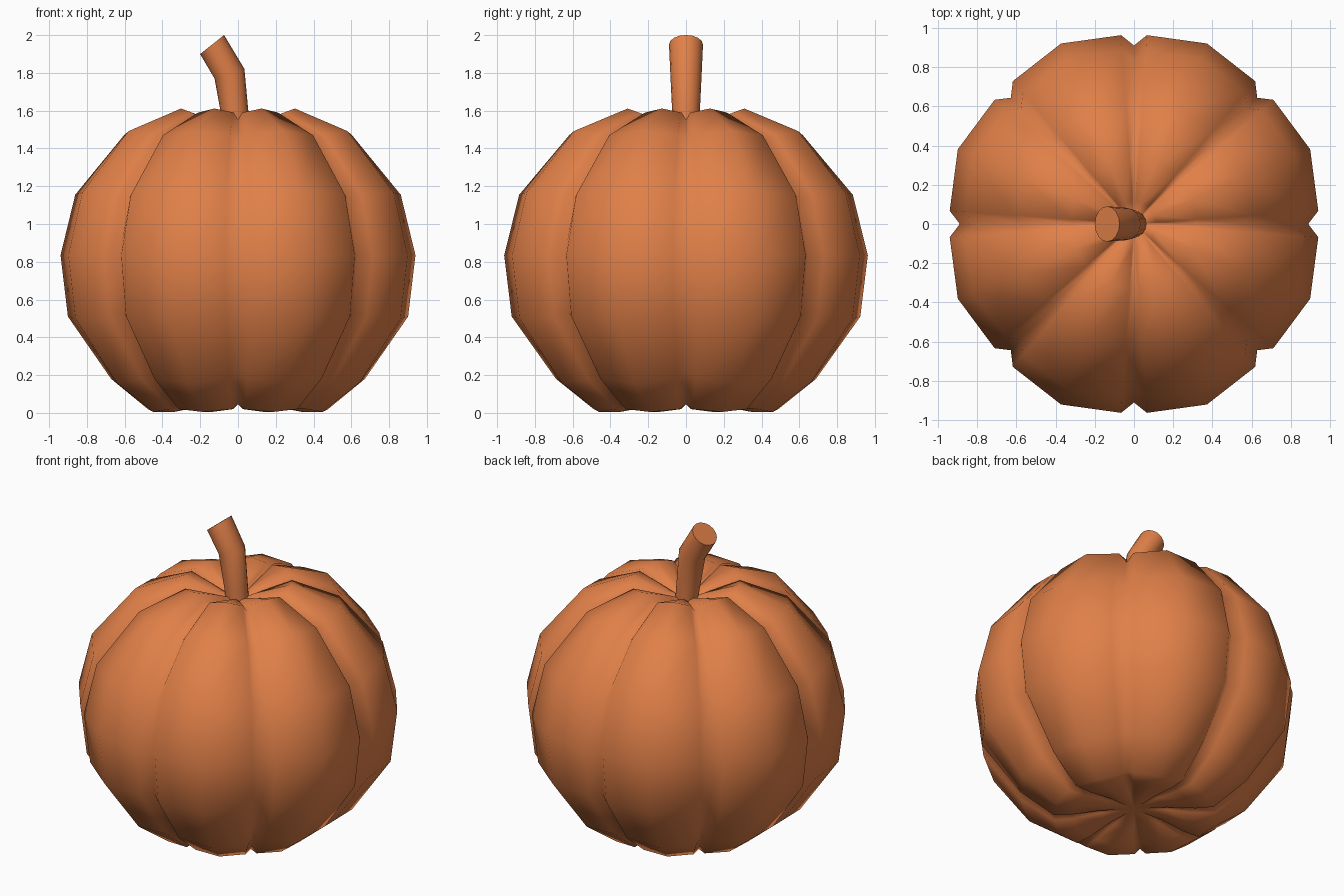
import bpy, bmesh, math
from mathutils import Vector

if "Cube" in bpy.data.objects:
    bpy.data.objects.remove(bpy.data.objects["Cube"])

orange = bpy.data.materials.new("pumpkin orange")
orange.diffuse_color = (0.75, 0.215, 0.065, 1)
orange.use_nodes = True
orange.node_tree.nodes["Principled BSDF"].inputs["Base Color"].default_value = orange.diffuse_color


def skin(name, rings, bottom=None, top=None, angle=180):
    """Bridge closed rings of points; ends are a pole point or a flat cap."""
    bm = bmesh.new()
    loops = [[bm.verts.new(p) for p in ring] for ring in rings]
    n = len(loops[0])
    for a, b in zip(loops, loops[1:]):
        for i in range(n):
            j = (i + 1) % n
            bm.faces.new((a[i], a[j], b[j], b[i]))
    for loop, pole in ((loops[0], bottom), (loops[-1], top)):
        if pole is None:
            bm.faces.new(loop)
        else:
            v = bm.verts.new(pole)
            for i in range(n):
                bm.faces.new((loop[i], loop[(i + 1) % n], v))
    bmesh.ops.recalc_face_normals(bm, faces=bm.faces)
    me = bpy.data.meshes.new(name)
    bm.to_mesh(me)
    bm.free()
    me.materials.append(orange)
    ob = bpy.data.objects.new(name, me)
    bpy.context.collection.objects.link(ob)
    bpy.ops.object.select_all(action='DESELECT')
    ob.select_set(True)
    bpy.context.view_layer.objects.active = ob
    bpy.ops.object.shade_smooth_by_angle(angle=math.radians(angle))
    return ob


# Body: eight lobes, each with a groove, two shoulders and a crest
# profile: shoulder radius, height, outward normal angle, relief strength
profile = [(0.20, 0.045, -90, 0.3), (0.38, 0.02, -90, 0.5), (0.49, 0.02, -60, 0.55),
           (0.69, 0.18, -42, 1), (0.925, 0.51, -20, 1), (0.965, 0.835, 0, 1),
           (0.885, 1.155, 22, 1), (0.62, 1.47, 45, 1), (0.33, 1.59, 78, 0.7),
           (0.12, 1.52, 110, 0.5)]
lobe = [(0, -0.055), (4, 0), (22.5, 0.031), (41, 0)]   # angle in lobe, relief

rings = []
for r, z, tilt, k in profile:
    t = math.radians(tilt)
    ring = []
    for i in range(8):
        for a, d in lobe:
            a = math.radians(45 * i + a)
            rr = r + d * k * math.cos(t)
            ring.append((rr * math.cos(a) * 0.976, rr * math.sin(a),
                         z + d * k * math.sin(t)))
    rings.append(ring)
skin("pumpkin_body", rings, bottom=(0, 0, 0.05), top=(0, 0, 1.48))

# Stem: bent tube leaning to the left, with a slanted flat end
path = [(0.0, 1.44, 0.068, 0.068, 0), (-0.015, 1.57, 0.072, 0.072, 5),
        (-0.045, 1.795, 0.083, 0.083, 18), (-0.137, 1.95, 0.081, 0.09, 38.5)]
rings = []
for x, z, rx, ry, lean in path:
    t = math.radians(lean)
    rings.append([(x + rx * math.cos(a) * math.cos(t), ry * math.sin(a),
                   z + rx * math.cos(a) * math.sin(t))
                  for a in (math.tau * i / 16 for i in range(16))])
skin("stem", rings, angle=40)
